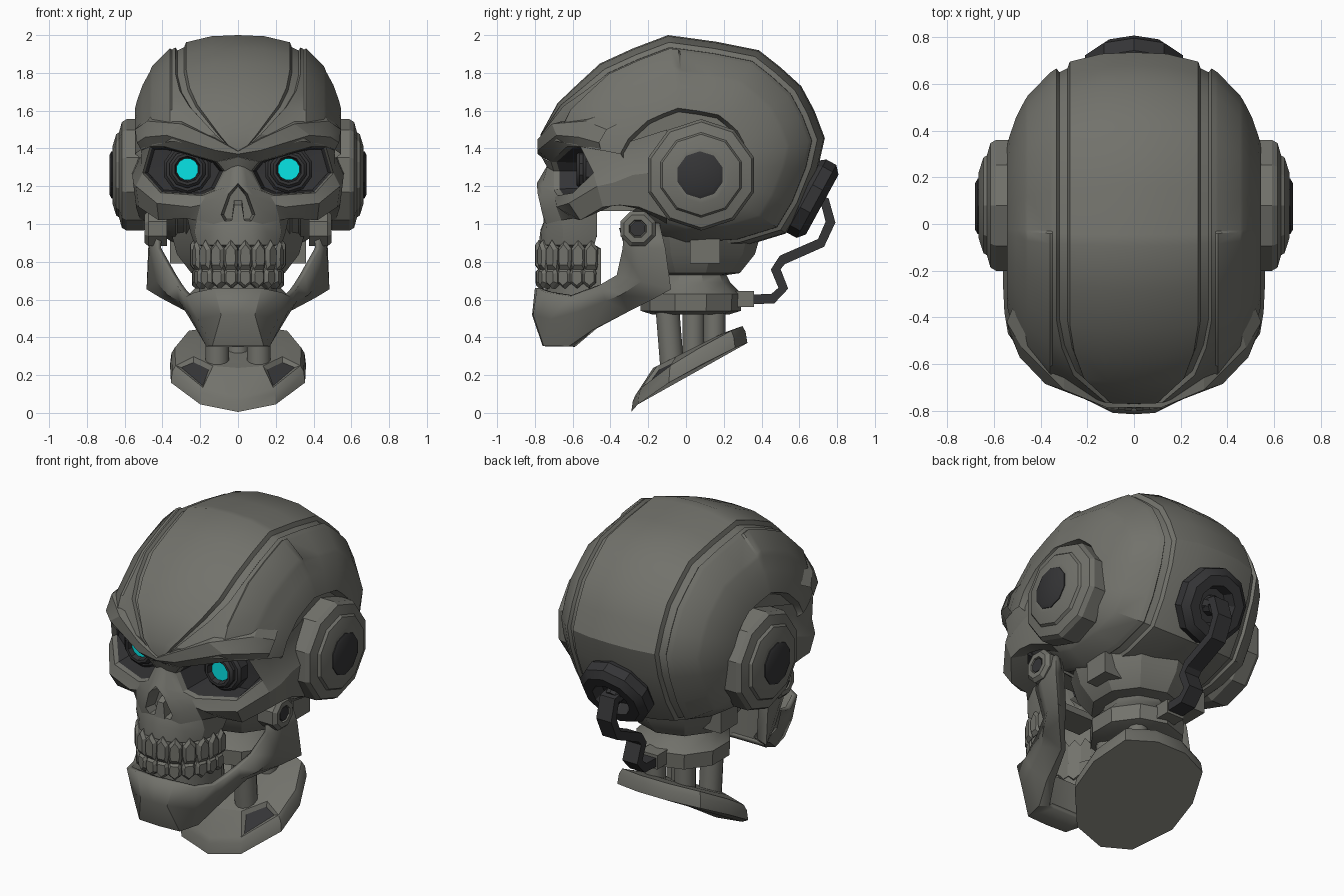
import bpy, bmesh, math
from mathutils import Vector


def material(name, rgb):
    m = bpy.data.materials.new(name)
    m.diffuse_color = (*rgb, 1)
    return m


METAL = material("grey_metal", (.168, .168, .148))
DARK = material("dark_metal", (.035, .035, .037))
GLOW = material("cyan_glow", (.002, .78, .79))


def skin(name, rows, mat=METAL, closed=False, mirror=False, ref=(0, -.3, 1.1), angle=28, solid=0, edit=None):
    """Bridge rows of points into a surface; closed rows become a capped solid."""
    bm = bmesh.new()
    grid = [[bm.verts.new(p) for p in row] for row in rows]
    n = len(rows[0])
    for a, b in zip(grid, grid[1:]):
        for i in range(n if closed else n - 1):
            j = (i + 1) % n
            bm.faces.new((a[i], a[j], b[j], b[i]))
    if closed:
        bm.faces.new(grid[0])
        bm.faces.new(grid[-1])
    bmesh.ops.remove_doubles(bm, verts=bm.verts, dist=1e-5)
    bmesh.ops.recalc_face_normals(bm, faces=bm.faces)
    bm.normal_update()
    if not closed:
        out = sum(f.normal.dot(f.calc_center_median() - Vector(ref)) * f.calc_area() for f in bm.faces)
        if out < 0:
            bmesh.ops.reverse_faces(bm, faces=bm.faces)
    if edit:
        edit(bm)
    me = bpy.data.meshes.new(name)
    bm.to_mesh(me)
    bm.free()
    ob = bpy.data.objects.new(name, me)
    bpy.context.collection.objects.link(ob)
    me.materials.append(mat)
    me.materials.append(DARK)
    bpy.ops.object.select_all(action='DESELECT')
    ob.select_set(True)
    bpy.context.view_layer.objects.active = ob
    bpy.ops.object.shade_smooth_by_angle(angle=math.radians(angle))
    if mirror:
        ob.modifiers.new("mirror", 'MIRROR').merge_threshold = .0005
    if solid:
        s = ob.modifiers.new("thickness", 'SOLIDIFY')
        s.thickness, s.offset = solid, 0
    return ob


def lathe(name, profile, n, origin, axis, mat=METAL, mirror=False, angle=28):
    """Turn (radius, height) points around an axis."""
    q = Vector(axis).to_track_quat('Z', 'Y')
    rows = []
    for r, h in profile:
        ring = [(i + .5) * math.tau / n for i in range(n)]
        rows.append([Vector(origin) + q @ Vector((r * math.cos(a), r * math.sin(a), h)) for a in ring])
    return skin(name, rows, mat, closed=True, mirror=mirror, angle=angle)


def box(name, lo, hi, mat=METAL, mirror=False):
    rows = [[(lo[0], lo[1], z), (hi[0], lo[1], z), (hi[0], hi[1], z), (lo[0], hi[1], z)] for z in (lo[2], hi[2])]
    return skin(name, rows, mat, closed=True, mirror=mirror)


# Cranium: ribs fanned round a side-to-side axis, with a groove, raised panel and ear recess
ribs = [(-.77, 1.385), (-.77, 1.475), (-.68, 1.64), (-.575, 1.74), (-.455, 1.85), (-.28, 1.93), (-.095, 2.0),
        (-.045, 1.993), (-.035, 1.992), (.16, 1.965), (.386, 1.92), (.50, 1.83), (.61, 1.73), (.68, 1.6),
        (.735, 1.455), (.70, 1.3), (.62, 1.1), (.53, .95), (.3, .88), (0, .86), (-.2, .92), (-.33, 1.03)]
narrow = {0: .13, 1: .36, 2: .78, 3: .93}
columns = [(0, 0), (.14, 0), (.275, 0), (.285, -.032), (.32, -.032), (.332, 0), (.35, 0), (.36, 1), (.455, 1),
           (.467, 0), (.505, 0), (.535, 0), (.545, 0)]
rows = []
for k, (y, z) in enumerate(ribs):
    row = []
    for x, d in columns:
        if x < .34:
            x *= narrow.get(k, 1)
        if d == 1:
            d = .018 if 2 <= k <= 7 else 0
        s = (1 - (x / .57) ** 2.7) ** (1 / 2.7) + d
        lift = .07 * min(x / .2, 1) if k == 0 else 0
        row.append((x, y * s, 1.3 + (z + lift - 1.3) * s))
    for x, s in ((.50, .42), (.50, .1)):
        row.append((x, y * s, 1.3 + (z - 1.3) * s))
    rows.append(row)
skin("cranium", rows, mirror=True, ref=(0, 0, 1.3), angle=32)

# Brow ridge, sloping down to the middle
skin("brow", [
    [(0, -.765, 1.355), (.11, -.715, 1.33), (.39, -.63, 1.41), (.465, -.56, 1.41), (.51, -.45, 1.39)],
    [(0, -.785, 1.37), (.12, -.785, 1.39), (.38, -.685, 1.47), (.49, -.57, 1.46), (.535, -.46, 1.43)],
    [(0, -.785, 1.385), (.12, -.785, 1.45), (.30, -.71, 1.53), (.48, -.53, 1.545), (.545, -.42, 1.5)],
    [(0, -.74, 1.39), (.12, -.74, 1.46), (.30, -.63, 1.55), (.46, -.46, 1.575), (.52, -.36, 1.53)]], mirror=True)

# Nose bridge and sides
skin("nose", [
    [(0, -.765, 1.355), (.06, -.74, 1.34), (.11, -.715, 1.33)],
    [(0, -.735, 1.31), (.035, -.735, 1.30), (.07, -.70, 1.28)],
    [(0, -.79, 1.215), (.05, -.765, 1.2), (.12, -.70, 1.18)],
    [(.05, -.785, 1.16), (.08, -.76, 1.15), (.19, -.68, 1.15)],
    [(.09, -.76, 1.05), (.13, -.74, 1.07), (.2, -.69, 1.1)],
    [(.07, -.75, 1.015), (.13, -.74, 1.0), (.22, -.66, 1.02)]], mirror=True)
skin("nose_cavity", [[(0, -.79, 1.215), (.05, -.785, 1.16), (.09, -.76, 1.05), (.07, -.75, 1.015), (0, -.75, 1.02)],
                     [(0, -.69, 1.2), (.04, -.69, 1.15), (.075, -.69, 1.05), (.06, -.69, 1.025), (0, -.69, 1.03)],
                     [(0, -.69, 1.08)] * 5], mirror=True, ref=(0, 0, 1.1))
skin("nose_septum", [[(-.035, -.755, 1.01), (.035, -.755, 1.01), (.035, -.68, 1.01), (-.035, -.68, 1.01)],
                     [(-.02, -.745, 1.1), (.02, -.745, 1.1), (.02, -.68, 1.13), (-.02, -.68, 1.13)]], closed=True)

# Upper jaw and gums
arch = [(0, -.765), (.08, -.755), (.15, -.71), (.205, -.64), (.222, -.55), (.222, -.47)]
skin("upper_jaw", [
    [(0, -.75, 1.02), (.07, -.75, 1.015), (.13, -.74, 1.0), (.22, -.66, 1.02), (.27, -.55, 1.04), (.27, -.47, 1.06)],
    [(0, -.77, .97), (.07, -.765, .97), (.15, -.735, .96), (.23, -.65, .96), (.25, -.55, .95), (.25, -.47, .95)],
    [(x * 1.04, y - .015, .89) for x, y in arch],
    [(x * .93, y + .02, .87) for x, y in arch],
    [(x * .93, y + .02, .76) for x, y in arch]], mirror=True)
skin("lower_gum", [[(x * .93, y + .02, z) for x, y in arch] for z in (.58, .76)], mirror=True)
box("palate", (-.14, -.64, .93), (.14, -.47, .97))

# Cheekbone and temple side
skin("cheekbone", [
    [(.12, -.70, 1.18), (.19, -.68, 1.15), (.41, -.60, 1.165), (.505, -.49, 1.27)],
    [(.2, -.69, 1.1), (.25, -.685, 1.09), (.43, -.62, 1.11), (.54, -.47, 1.2)],
    [(.22, -.66, 1.02), (.28, -.60, 1.03), (.42, -.56, 1.02), (.525, -.44, 1.09)],
    [(.24, -.48, 1.05), (.27, -.48, 1.06), (.38, -.46, 1.07), (.47, -.36, 1.11)]], mirror=True)
skin("temple", [
    [(.465, -.56, 1.41), (.505, -.49, 1.27), (.54, -.47, 1.2), (.525, -.44, 1.09), (.47, -.40, 1.1)],
    [(.51, -.44, 1.42), (.515, -.42, 1.31), (.555, -.38, 1.22), (.54, -.35, 1.1), (.47, -.34, 1.1)],
    [(.51, -.32, 1.43), (.515, -.3, 1.36), (.56, -.28, 1.26), (.54, -.25, 1.09), (.47, -.25, 1.08)],
    [(.51, -.1, 1.5), (.52, -.1, 1.4), (.56, -.1, 1.28), (.52, -.1, 1.03), (.46, -.1, 1.0)]], mirror=True)
box("skull_base", (-.3, -.48, 1.07), (.3, -.05, 1.15))

# Eye sockets, lens rings and glowing eyes
rim = [(.07, -.70, 1.28), (.11, -.715, 1.33), (.39, -.63, 1.41), (.465, -.56, 1.41),
       (.505, -.49, 1.27), (.41, -.60, 1.165), (.19, -.68, 1.15), (.12, -.70, 1.18)]
rim.append(rim[0])


def shrink(s, y):
    return [(.28 + (p[0] - .28) * s, max(p[1], y) if s > .9 else y, 1.285 + (p[2] - 1.285) * s) for p in rim]


edge = [(x, y + .03, z) for x, y, z in shrink(.95, -.8)]
skin("eye_socket_edge", [rim, edge], mirror=True, ref=(.28, 0, 1.28))
skin("eye_socket", [edge, shrink(.87, -.47), shrink(.01, -.46)], DARK, mirror=True, ref=(.28, 0, 1.28))
lathe("lens_rings", [(.13, 0), (.13, .07), (.115, .085), (.1, .085), (.1, .105), (.085, .12), (.07, .12), (.062, .07)],
      10, (.268, -.46, 1.29), (0, -1, 0), DARK, True)
lathe("glowing_eye", [(.059, 0), (.059, .008)], 12, (.268, -.545, 1.29), (0, -1, 0), GLOW, True)

# Teeth: one faceted tooth shape set along the arch
shape = [(-.4, 0), (.4, 0), (.5, .2), (.48, .72), (0, 1), (-.48, .72), (-.5, .2)]
spots = [(.037, -.772, 6), (.107, -.752, 24), (.167, -.705, 48), (.208, -.64, 70), (.226, -.57, 85), (.228, -.502, 90)]
for label, z0, h, grow in (("upper", .76, .155, 1), ("lower", .764, -.105, .95)):
    for k, (x, y, deg) in enumerate(spots):
        a = math.radians(deg)
        side, out = Vector((math.cos(a), math.sin(a), 0)), Vector((math.sin(a), -math.cos(a), 0))
        base = Vector((x * grow, y * grow - .7 * (1 - grow), z0))
        rows = []
        for s, d in ((1, -.04), (1, .008), (.7, .026)):
            rows.append([base + side * (u * .074 * s) + out * d + Vector((0, 0, h * (.5 + (v - .5) * s)))
                         for u, v in shape])
        skin(f"{label}_tooth_{k + 1}", rows, closed=True, mirror=True, angle=15)

# Lower jaw: from hinge down the branch and forward to the chin
skin("lower_jaw", [
    [(.42, -.32, 1.0), (.44, -.24, 1.02), (.44, -.15, 1.0), (.41, -.15, 1.0)],
    [(.42, -.33, .87), (.455, -.24, .87), (.465, -.12, .87), (.41, -.13, .87)],
    [(.34, -.36, .73), (.42, -.23, .70), (.475, -.09, .66), (.40, -.13, .66)],
    [(.31, -.45, .68), (.36, -.34, .63), (.40, -.17, .62), (.35, -.2, .62)],
    [(.29, -.53, .65), (.30, -.42, .60), (.27, -.31, .55), (.24, -.32, .56)],
    [(.26, -.61, .62), (.25, -.57, .54), (.21, -.50, .45), (.18, -.48, .46)],
    [(.22, -.73, .64), (.2, -.71, .50), (.16, -.62, .365), (.12, -.59, .365)],
    [(.12, -.775, .66), (.085, -.795, .52), (.13, -.745, .365), (.09, -.59, .365)],
    [(0, -.785, .66), (0, -.80, .52), (0, -.75, .365), (0, -.59, .365)]],
    mirror=True, solid=.03, ref=(0, -.4, .7))
skin("chin_floor", [[(0, -.77, .64), (.12, -.76, .64), (.22, -.72, .63), (.25, -.6, .61)],
                    [(0, -.6, .57), (.1, -.6, .57), (.18, -.58, .57), (.22, -.55, .57)],
                    [(0, -.59, .365), (.06, -.59, .365), (.12, -.59, .365), (.18, -.48, .46)]],
     mirror=True, ref=(0, -.75, .45))
lathe("jaw_hinge", [(.1, 0), (.1, .1), (.08, .12), (.05, .12), (.045, .1)], 8, (.375, -.255, .975), (1, 0, 0), mirror=True)
lathe("hinge_pin", [(.042, 0), (.042, .02)], 8, (.47, -.255, .975), (1, 0, 0), DARK, True)

# Ear discs
lathe("ear_disc", [(.27, 0), (.295, .04), (.295, .13), (.28, .155), (.225, .17), (.215, .185), (.15, .205), (.13, .205)],
      10, (.46, .08, 1.26), (1, 0, 0), mirror=True)
lathe("ear_cap", [(.125, 0), (.125, .03), (.105, .04)], 10, (.64, .075, 1.26), (1, 0, 0), DARK, True)

# Rear port and cable
lathe("rear_port", [(.19, -.12), (.22, -.08), (.22, -.02), (.18, .015), (.12, .015), (.1, -.05), (.06, -.05), (.05, .0)],
      10, (0, .708, 1.11), (0, .88, -.48), DARK)
path = [Vector((0, y, z)) for y, z in ((.66, 1.13), (.735, 1.12), (.765, 1.01), (.715, .9), (.51, .81),
                                       (.475, .76), (.515, .66), (.46, .605), (.33, .6))]
rows = []
for i, p in enumerate(path):
    t = (path[min(i + 1, len(path) - 1)] - path[max(i - 1, 0)]).normalized()
    nrm = Vector((0, -t.z, t.y)) * .026
    wide = Vector((.05, 0, 0))
    rows.append([p - wide - nrm, p + wide - nrm, p + wide + nrm, p - wide + nrm])
skin("cable", rows, DARK, closed=True, angle=20)
box("cable_socket", (-.06, .24, .56), (.06, .36, .645))

# Neck collar, side blocks and rods
lathe("neck_collar", [(.2, .52), (.265, .54), (.27, .63), (.21, .69), (.19, .73), (.26, .74), (.34, .84), (.38, .98)],
      10, (0, .025, 0), (0, 0, 1))
box("neck_block", (.24, .02, .79), (.36, .18, .92), mirror=True)
lathe("front_rod", [(.065, 0), (.065, .3)], 12, (.11, -.075, .26), (0, -.08, 1), mirror=True, angle=40)
lathe("rear_rod", [(.06, 0), (.06, .18)], 12, (.1, .15, .375), (0, 0, 1), mirror=True, angle=40)
lathe("middle_rod", [(.06, 0), (.06, .25)], 12, (0, .04, .3), (0, 0, 1), angle=40)

# Tilted neck base with two dark slots
half = [(0, -.29, .005), (.2, -.255, .045), (.355, -.09, .16), (.36, .08, .255), (.28, .26, .345), (.1, .325, .37)]
loop = half + [(-x, y, z) for x, y, z in reversed(half[1:])]


def slots(bm):
    picked = [f for f in bm.faces if abs(f.calc_center_median().x) > .15 and f.calc_center_median().y < -.1
              and f.normal.z > .3 and f.calc_area() > .012]
    bmesh.ops.inset_individual(bm, faces=picked, thickness=.028, depth=-.015)
    for f in picked:
        f.material_index = 1


skin("neck_base", [loop, [(x * .98, y * .97, z + .06) for x, y, z in loop],
                   [(x * .93, y * .92, z + .09) for x, y, z in loop],
                   [(x * .66, y * .6, .325 + .3 * y) for x, y, z in loop]], closed=True, edit=slots)
